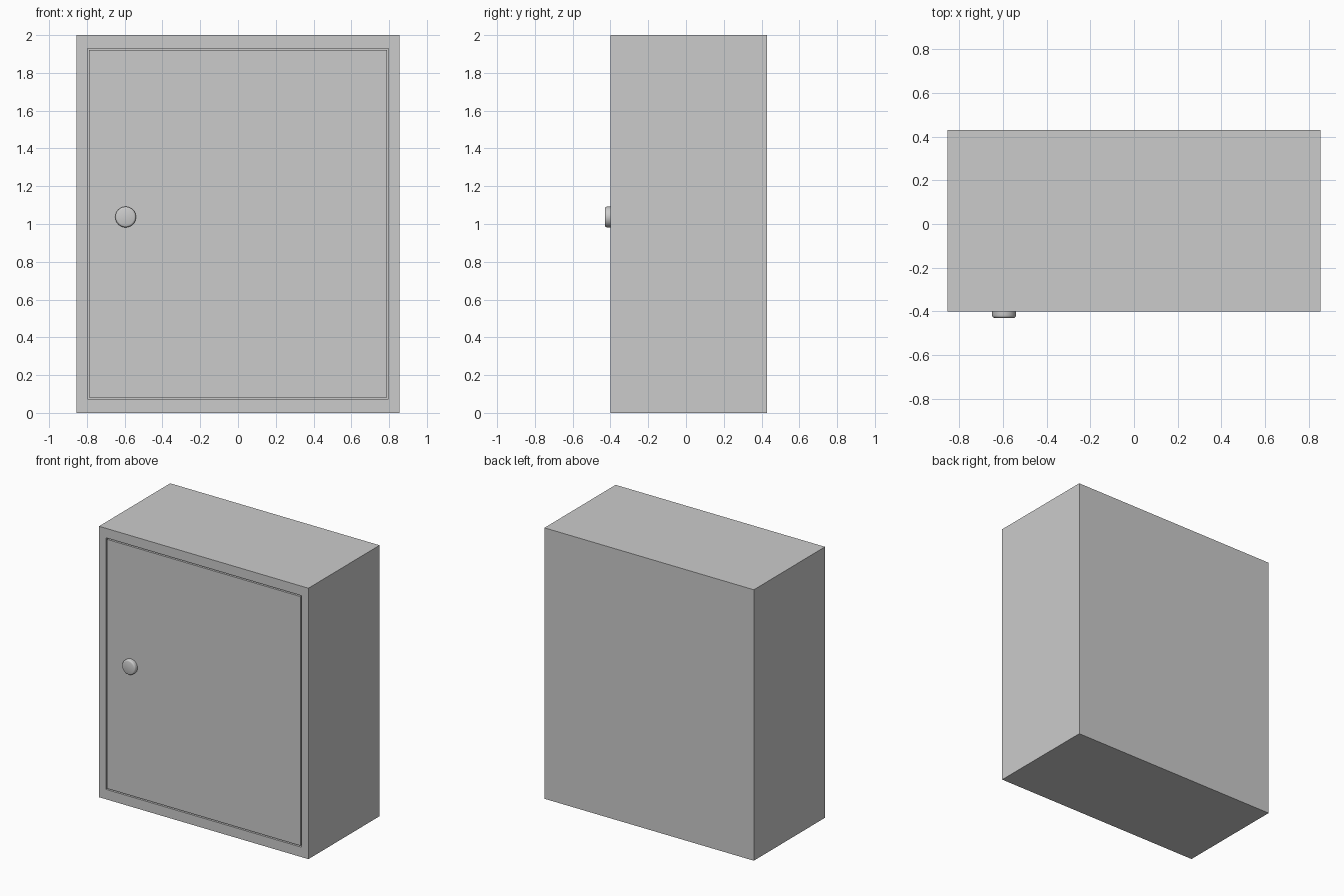
import bpy, bmesh
from math import pi
from mathutils import Matrix, Vector

if "Cube" in bpy.data.objects:
    bpy.data.objects.remove(bpy.data.objects["Cube"])

W, H = 0.855, 2.0            # half width, height
FRONT, BACK = -0.40, 0.43
RECESS, GAP = 0.035, 0.009


def finish(bm, name):
    bmesh.ops.recalc_face_normals(bm, faces=bm.faces)
    me = bpy.data.meshes.new(name)
    bm.to_mesh(me)
    bm.free()
    ob = bpy.data.objects.new(name, me)
    bpy.context.collection.objects.link(ob)
    return ob


def box(lo, hi):
    bm = bmesh.new()
    lo, hi = Vector(lo), Vector(hi)
    size = hi - lo
    m = Matrix.Translation((lo + hi) / 2) @ Matrix.Diagonal((*size, 1))
    bmesh.ops.create_cube(bm, size=1, matrix=m)
    return bm


# Cabinet body, with a shallow door recess pressed into the front
bm = box((-W, FRONT, 0), (W, BACK, H))
front = min(bm.faces, key=lambda f: f.calc_center_median().y)
bmesh.ops.inset_region(bm, faces=[front], thickness=0.06)
for v in front.verts:
    v.co.x = 0.798 if v.co.x > 0 else -0.798
    v.co.z = 1.93 if v.co.z > 1 else 0.073
floor = bmesh.ops.extrude_discrete_faces(bm, faces=[front])["faces"]
bmesh.ops.translate(bm, verts=floor[0].verts, vec=(0, RECESS, 0))
finish(bm, "cabinet_body")

# Door panel, flush with the frame and separated by a thin gap
finish(box((-0.798 + GAP, FRONT, 0.073 + GAP),
           (0.798 - GAP, FRONT + RECESS, 1.93 - GAP)), "door")

# Round knob, lathed from a profile of (radius, distance out from the door)
profile = [(0.055, -0.005), (0.055, 0.018), (0.0535, 0.024),
           (0.050, 0.028), (0.045, 0.030), (0, 0.030)]
bm = bmesh.new()
pts = [bm.verts.new((r, -d, 0)) for r, d in profile]
edges = [bm.edges.new(p) for p in zip(pts, pts[1:])]
bmesh.ops.spin(bm, geom=pts + edges, cent=(0, 0, 0), axis=(0, 1, 0),
               angle=2 * pi, steps=32, use_merge=True)
bmesh.ops.remove_doubles(bm, verts=bm.verts, dist=1e-4)
knob = finish(bm, "knob")
knob.location = (-0.595, FRONT, 1.037)
bpy.context.view_layer.objects.active = knob
knob.select_set(True)
bpy.ops.object.shade_smooth_by_angle(angle=pi / 5)
